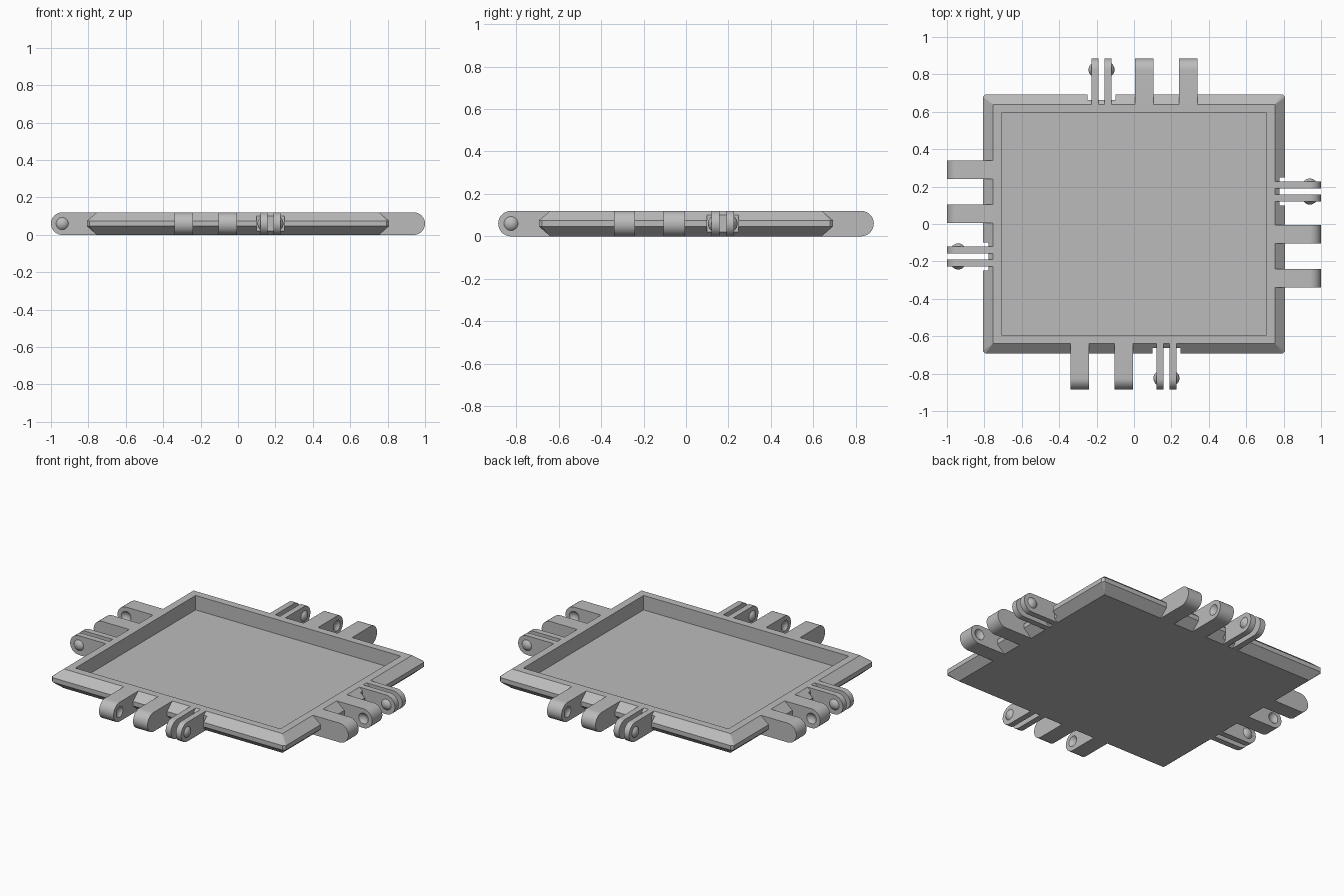
import bpy, bmesh, math
from mathutils import Matrix, Vector

cube = bpy.data.objects.get("Cube")
if cube:
    bpy.data.objects.remove(cube, do_unlink=True)

grey = bpy.data.materials.new("plain_grey")
grey.use_nodes = True
grey.diffuse_color = (0.5, 0.5, 0.5, 1)
grey.node_tree.nodes["Principled BSDF"].inputs["Base Color"].default_value = (0.5, 0.5, 0.5, 1)

H = 0.12                     # overall height
RIM = (0.755, 0.64)          # half size of the flat rim
BEVEL = 0.053                # how far the sides flare out
WALL = 0.047                 # rim width around the tray
FLOOR = 0.03
ROUND = H / 2                # radius of the knuckle ends
CAP_R, CAP_OFF = 0.042, 0.026  # detent sphere and its offset from a face


def finish(name, bm, smooth=False):
    bmesh.ops.recalc_face_normals(bm, faces=bm.faces)
    mesh = bpy.data.meshes.new(name)
    bm.to_mesh(mesh)
    bm.free()
    mesh.materials.append(grey)
    ob = bpy.data.objects.new(name, mesh)
    bpy.context.collection.objects.link(ob)
    if smooth:
        shade(ob)
    return ob


def shade(ob):
    bpy.ops.object.select_all(action='DESELECT')
    ob.select_set(True)
    bpy.context.view_layer.objects.active = ob
    bpy.ops.object.shade_smooth_by_angle(angle=math.radians(30))


def box(name, lo, hi):
    bm = bmesh.new()
    bmesh.ops.create_cube(bm, size=1)
    for v in bm.verts:
        v.co = [a if c < 0 else b for c, a, b in zip(v.co, lo, hi)]
    return finish(name, bm)


def ball(name, centre, keep=None):
    """Detent sphere; keep is the x direction of the cap that remains."""
    bm = bmesh.new()
    bmesh.ops.create_uvsphere(bm, u_segments=32, v_segments=24, radius=CAP_R,
                              matrix=Matrix.Rotation(math.pi / 2, 4, 'Y'))
    if keep:
        cut = bmesh.ops.bisect_plane(bm, geom=bm.verts[:] + bm.edges[:] + bm.faces[:],
                                     plane_co=(keep * CAP_OFF, 0, 0),
                                     plane_no=(keep, 0, 0), clear_inner=True)
        bmesh.ops.contextual_create(bm, geom=[e for e in cut['geom_cut']
                                              if isinstance(e, bmesh.types.BMEdge)])
    bmesh.ops.translate(bm, verts=bm.verts, vec=centre)
    return finish(name, bm, smooth=bool(keep))


def carve(ob, cutter):
    cutter.hide_render = True
    mod = ob.modifiers.new("cut", 'BOOLEAN')
    mod.operation = 'DIFFERENCE'
    mod.object = cutter
    bpy.context.view_layer.objects.active = ob
    bpy.ops.object.modifier_apply(modifier=mod.name)
    bpy.data.objects.remove(cutter, do_unlink=True)


def knuckle(name, x0, x1, edge, tip):
    """Bar reaching out along -y with a half-round end."""
    mid = tip - ROUND
    bm = bmesh.new()
    outline = [(edge, 0)]
    for i in range(25):
        a = -math.pi / 2 + math.pi * i / 24
        outline.append((mid + ROUND * math.cos(a), ROUND + ROUND * math.sin(a)))
    outline.append((edge, H))
    face = bm.faces.new([bm.verts.new((x0, -d, z)) for d, z in outline])
    ext = bmesh.ops.extrude_face_region(bm, geom=[face])
    bmesh.ops.translate(bm, vec=(x1 - x0, 0, 0),
                        verts=[g for g in ext['geom'] if isinstance(g, bmesh.types.BMVert)])
    return finish(name, bm)


# Tray body: flared sides with clipped outer corners
bm = bmesh.new()
ox, oy, clip = RIM[0] + BEVEL, RIM[1] + BEVEL, 0.014
for sx in (-1, 1):
    for sy in (-1, 1):
        for z in (0, H):
            bm.verts.new((sx * RIM[0], sy * RIM[1], z))
        for z in (0.047, 0.075):
            bm.verts.new((sx * (ox - clip), sy * oy, z))
            bm.verts.new((sx * ox, sy * (oy - clip), z))
bmesh.ops.convex_hull(bm, input=bm.verts)
bmesh.ops.dissolve_limit(bm, angle_limit=0.01, verts=bm.verts, edges=bm.edges)
tray = finish("tray", bm)
ix, iy = RIM[0] - WALL, RIM[1] - WALL
carve(tray, box("pocket_cutter", (-ix, -iy, FLOOR), (ix, iy, 1)))

# Hinge set on each side, laid out facing the front then turned into place
for k, side in enumerate(("front", "left", "back", "right")):
    edge = RIM[1 - k % 2]
    tip = 0.885 if k % 2 == 0 else 1.0
    mid = tip - ROUND
    turn = Matrix.Rotation(k * math.pi / 2, 4, 'Z')
    parts = []

    # Notch in the flared edge around the clip
    notch = box("notch_cutter", (0.098, -1.2, -0.1), (0.248, -edge - 0.022, 0.3))
    notch.data.transform(turn)
    carve(tray, notch)

    # Two socket lugs with dimples facing each other
    for name, x0, x1, face in (("outer", -0.34, -0.24, 1), ("inner", -0.105, -0.005, -1)):
        lug = knuckle(f"{side}_{name}_lug", x0, x1, edge, tip)
        x = x1 + CAP_OFF if face > 0 else x0 - CAP_OFF
        carve(lug, ball("dimple_cutter", (x, -mid, ROUND)))
        parts.append(lug)

    # Two thin clip leaves with domes facing outward
    for name, x0, x1, face in (("first", 0.12, 0.157, -1), ("second", 0.19, 0.227, 1)):
        parts.append(knuckle(f"{side}_{name}_clip_leaf", x0, x1, edge, tip))
        x = x1 - CAP_OFF if face > 0 else x0 + CAP_OFF
        parts.append(ball(f"{side}_{name}_clip_dome", (x, -mid, ROUND), face))

    for ob in parts:
        ob.data.transform(turn)
        shade(ob)
